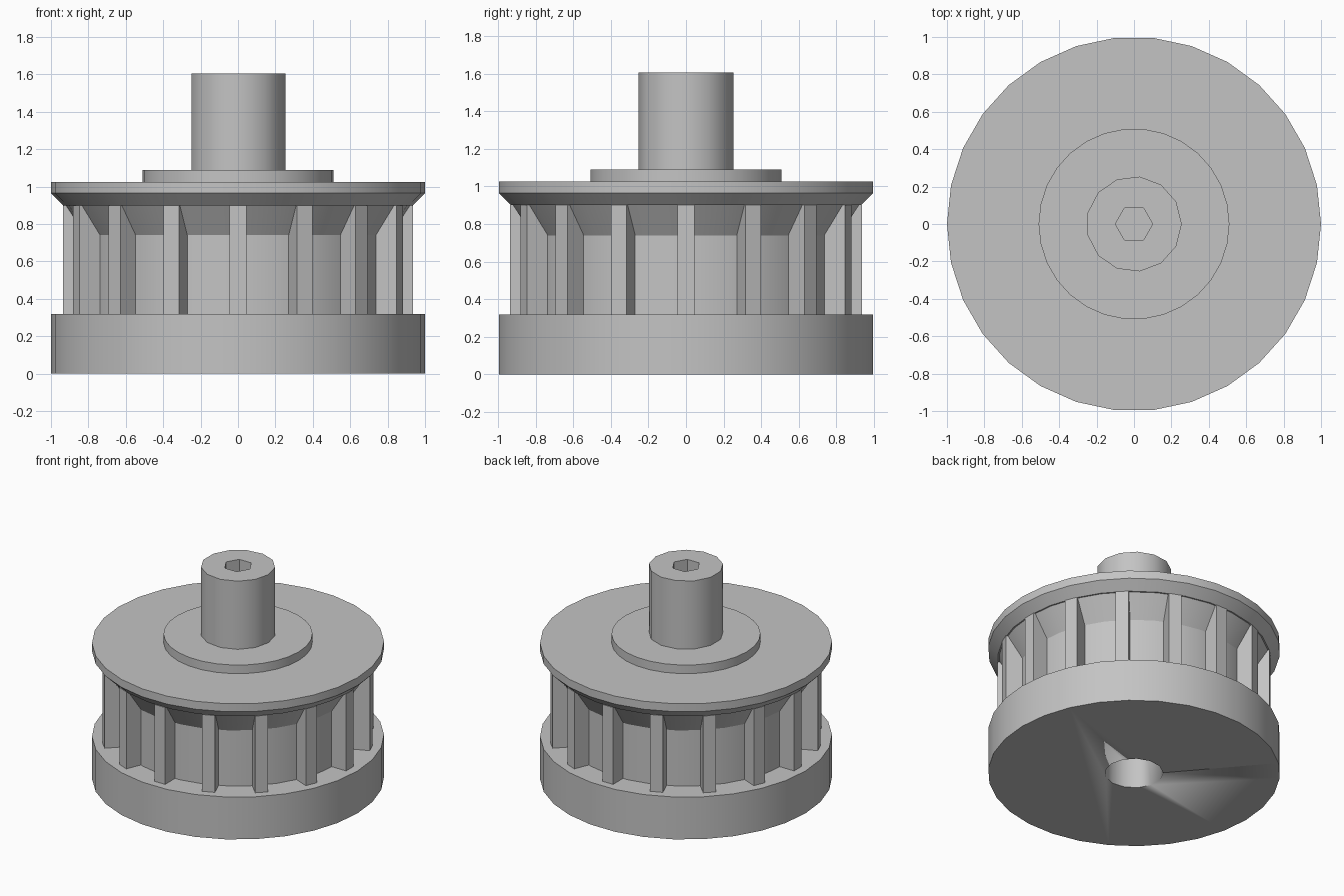
import bpy, bmesh, math
from mathutils import Matrix

cube = bpy.data.objects.get("Cube")
if cube:
    bpy.data.objects.remove(cube, do_unlink=True)

grey = bpy.data.materials.new("plain grey")
grey.use_nodes = True
colour = (0.55, 0.55, 0.55, 1)
grey.diffuse_color = colour
grey.node_tree.nodes["Principled BSDF"].inputs["Base Color"].default_value = colour


def add_object(name, bm, smooth=True):
    bmesh.ops.recalc_face_normals(bm, faces=bm.faces)
    mesh = bpy.data.meshes.new(name)
    bm.to_mesh(mesh)
    bm.free()
    mesh.materials.append(grey)
    obj = bpy.data.objects.new(name, mesh)
    bpy.context.collection.objects.link(obj)
    bpy.ops.object.select_all(action='DESELECT')
    obj.select_set(True)
    bpy.context.view_layer.objects.active = obj
    if smooth:
        bpy.ops.object.shade_smooth_by_angle(angle=math.radians(30))
    return obj


def lathe(name, profile, sides, smooth=True):
    """Turn (radius, height) points around z and cap both ends."""
    bm = bmesh.new()
    rings = []
    for r, z in profile:
        angles = [math.tau * i / sides for i in range(sides)]
        rings.append([bm.verts.new((r * math.cos(a), r * math.sin(a), z)) for a in angles])
    for low, high in zip(rings, rings[1:]):
        for i in range(sides):
            j = (i + 1) % sides
            bm.faces.new((low[i], low[j], high[j], high[i]))
    bm.faces.new(rings[0])
    bm.faces.new(rings[-1])
    return add_object(name, bm, smooth)


def cut(target, cutter):
    mod = target.modifiers.new("hole", 'BOOLEAN')
    mod.operation = 'DIFFERENCE'
    mod.solver = 'EXACT'
    mod.object = cutter
    cutter.hide_render = True
    bpy.ops.object.select_all(action='DESELECT')
    target.select_set(True)
    bpy.context.view_layer.objects.active = target
    bpy.ops.object.modifier_apply(modifier=mod.name)
    bpy.data.objects.remove(cutter, do_unlink=True)


# Wheel body: base disc, core, flared underside, flange and collar
wheel = lathe("wheel_body", [
    (1, 0), (1, 0.32), (0.82, 0.32), (0.82, 0.74), (0.925, 0.9), (0.935, 0.9),
    (1, 0.965), (1, 1.025), (0.51, 1.025), (0.51, 1.09)], 30)
cut(wheel, lathe("bore_cutter", [(0.2, -0.1), (0.2, 0.9)], 13))

# Post with a hexagonal socket
post = lathe("post", [(0.255, 1.09), (0.255, 1.605)], 13)
cut(post, lathe("socket_cutter", [(0.1, 1.35), (0.1, 1.7)], 6, smooth=False))

# Ring of straight teeth between the base and the flange
teeth = bmesh.new()
count = 16
for i in range(count):
    turn = Matrix.Rotation(math.tau * i / count, 4, 'Z')
    place = Matrix.Translation((0.8575, 0, 0.61))
    size = Matrix.Diagonal((0.155, 0.09, 0.58, 1))
    bmesh.ops.create_cube(teeth, size=1, matrix=turn @ place @ size)
add_object("teeth", teeth, smooth=False)
